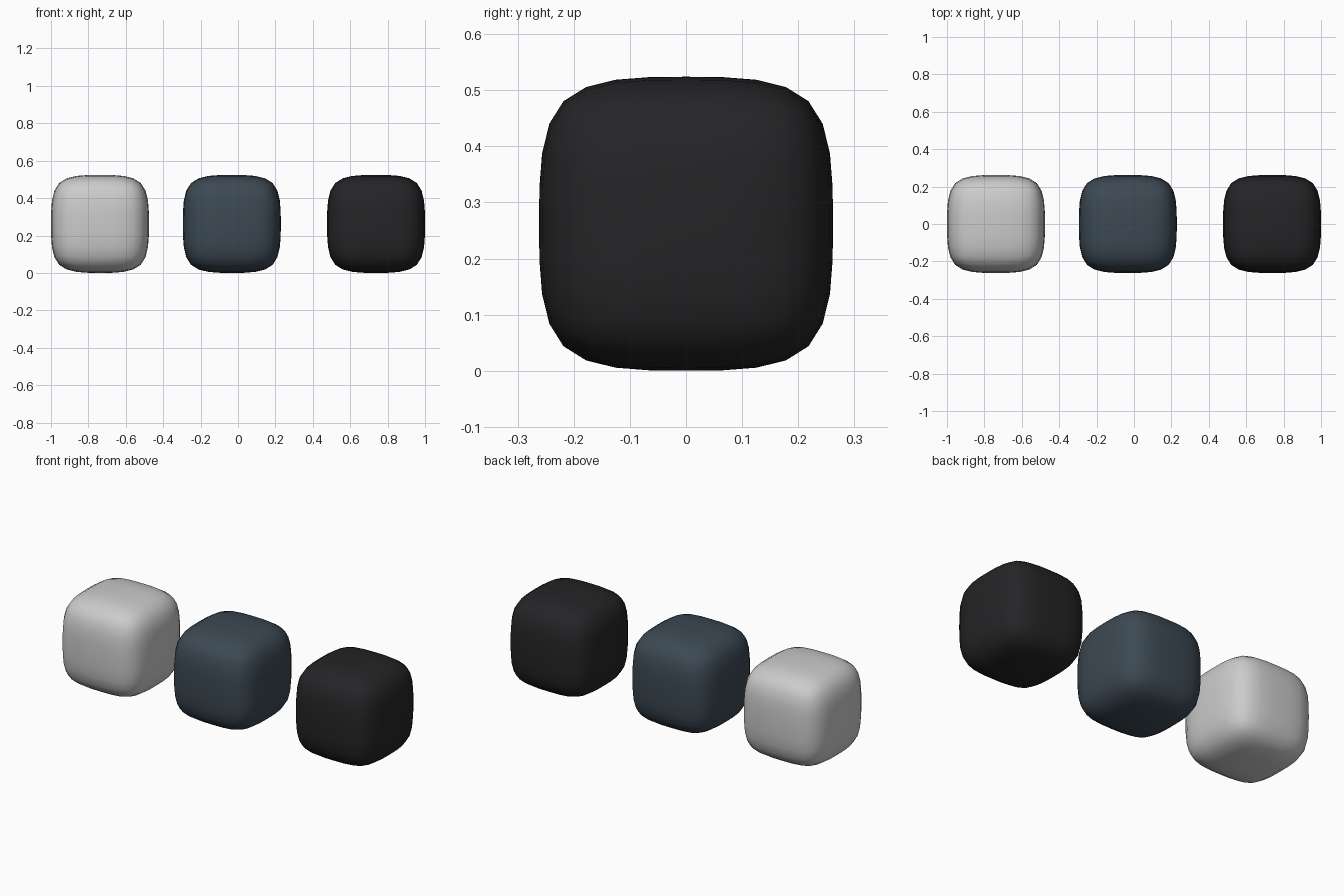
import bpy

if "Cube" in bpy.data.objects:
    bpy.data.objects.remove(bpy.data.objects["Cube"])

HALF = 0.262          # half the edge length of each block


def rounded_block(name, x, color=None):
    # cube with 2x2 faces per side, rounded by subdivision
    bpy.ops.mesh.primitive_cube_add(size=2 * HALF, location=(x, 0, HALF))
    block = bpy.context.object
    block.name = name
    split = block.modifiers.new("split_faces", 'SUBSURF')
    split.subdivision_type = 'SIMPLE'
    split.levels = split.render_levels = 1
    soften = block.modifiers.new("round", 'SUBSURF')
    soften.levels = soften.render_levels = 2
    for p in block.data.polygons:
        p.use_smooth = True
    if color:
        mat = bpy.data.materials.new(name + "_color")
        mat.diffuse_color = (*color, 1)
        mat.use_nodes = True
        mat.node_tree.nodes["Principled BSDF"].inputs["Base Color"].default_value = mat.diffuse_color
        block.data.materials.append(mat)
    return block


# row of three blocks, left to right
rounded_block("grey_block", -0.738)
rounded_block("blue_block", -0.033, (0.045, 0.066, 0.087))
rounded_block("black_block", 0.738, (0.018, 0.018, 0.020))
